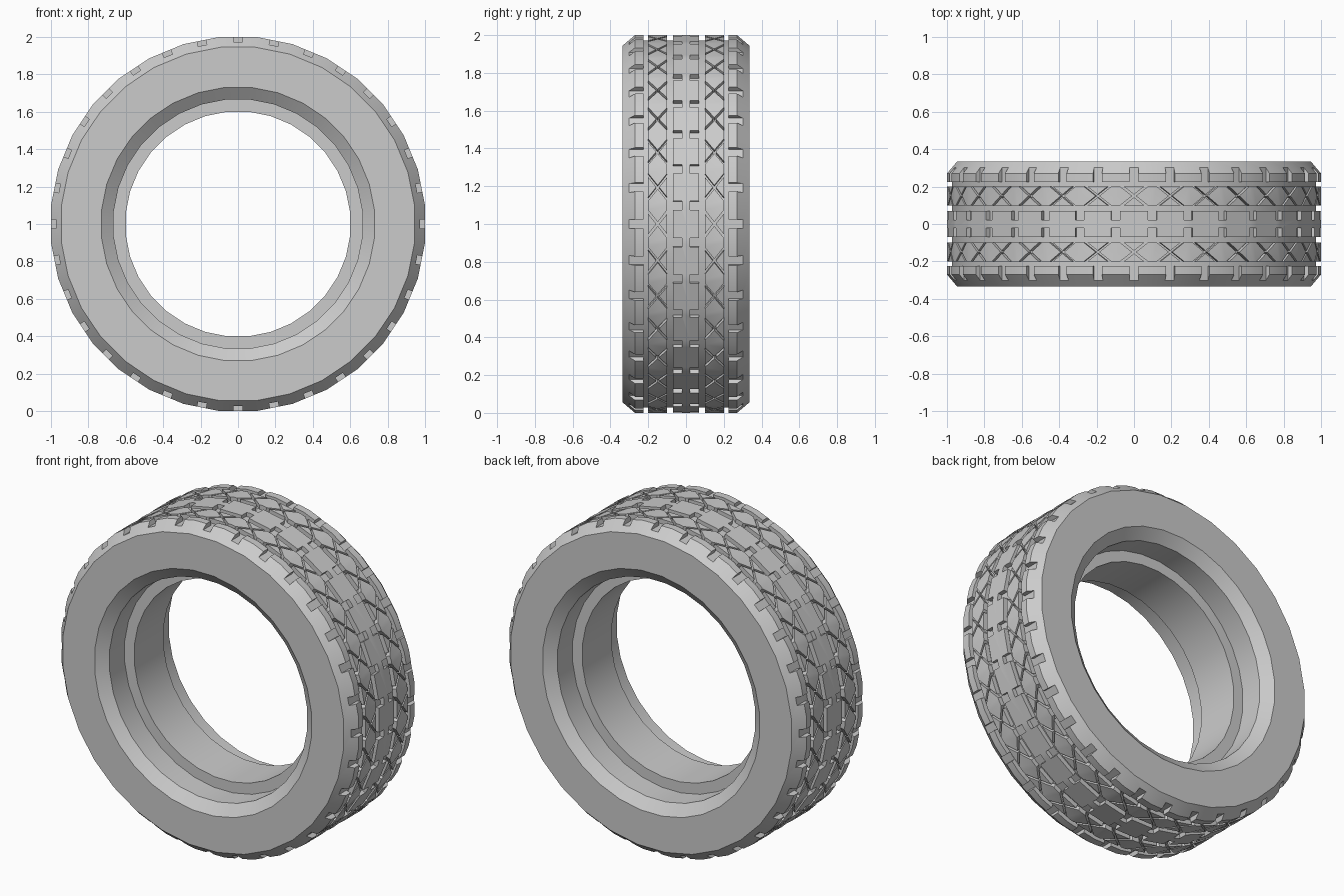
import bpy, bmesh
from math import pi, cos, sin
from mathutils import Vector

cube = bpy.data.objects.get("Cube")
if cube:
    bpy.data.objects.remove(cube, do_unlink=True)

SIDES = 32
STEP = 2 * pi / SIDES

rubber = bpy.data.materials.new("grey rubber")
rubber.use_nodes = True
colour = (0.6, 0.6, 0.6, 1)
rubber.diffuse_color = colour
rubber.node_tree.nodes["Principled BSDF"].inputs["Base Color"].default_value = colour


def make_object(name, bm):
    bmesh.ops.recalc_face_normals(bm, faces=bm.faces)
    mesh = bpy.data.meshes.new(name)
    bm.to_mesh(mesh)
    bm.free()
    mesh.materials.append(rubber)
    obj = bpy.data.objects.new(name, mesh)
    bpy.context.collection.objects.link(obj)
    return obj


def place(angle, t, y, r):
    """Point at tangent offset t, width y and radius r around the axle."""
    return Vector((r * cos(angle) - t * sin(angle), y, 1 + r * sin(angle) + t * cos(angle)))


def add_prism(bm, angle, outline, floor):
    """Radial prism that cuts the tread down to the floor radius."""
    low = [bm.verts.new(place(angle, t, y, floor)) for t, y in outline]
    high = [bm.verts.new(place(angle, t, y, 1.04)) for t, y in outline]
    bm.faces.new(low)
    bm.faces.new(high)
    n = len(outline)
    for i in range(n):
        j = (i + 1) % n
        bm.faces.new((low[i], low[j], high[j], high[i]))


def box(half_width, y0, y1):
    return [(-half_width, y0), (half_width, y0), (half_width, y1), (-half_width, y1)]


def cross(centre_y, half_t, half_y, w):
    """Outline of a diagonal cross with arms 2w wide."""
    arms = [Vector(d) for d in ((half_t, -half_y), (half_t, half_y),
                                (-half_t, half_y), (-half_t, -half_y))]
    points = []
    for i, arm in enumerate(arms):
        following = arms[(i + 1) % 4]
        d, e = arm.normalized(), following.normalized()
        side = Vector((-d.y, d.x)) * w
        crotch = (d + e) * w / abs(d.x * e.y - d.y * e.x)
        points += [arm - side, arm + side, crotch]
    return [(p.x, p.y + centre_y) for p in points]


# Tyre body: half profile (width, radius) from bore to middle rib, mirrored
FLOOR = 0.972
half = [(0.14, 0.6), (0.14, 0.665), (0.285, 0.665), (0.335, 0.73), (0.335, 0.945),
        (0.27, 1), (0.225, 1), (0.225, FLOOR), (0.2, FLOOR), (0.2, 1),
        (0.1, 1), (0.1, FLOOR), (0.07, FLOOR), (0.07, 1)]
profile = half + [(-y, r) for y, r in reversed(half)]
bm = bmesh.new()
rings = [[bm.verts.new(place((k + 0.5) * STEP, 0, y, r / cos(STEP / 2))) for y, r in profile]
         for k in range(SIDES)]
for k in range(SIDES):
    a, b = rings[k], rings[(k + 1) % SIDES]
    for i in range(len(profile)):
        j = (i + 1) % len(profile)
        bm.faces.new((a[i], a[j], b[j], b[i]))
tyre = make_object("tyre", bm)

# Tread cutters: shoulder notches, diagonal crosses and middle rib notches
bm = bmesh.new()
for k in range(SIDES):
    for s in (-1, 1):
        add_prism(bm, k * STEP, box(0.024, s * 0.215, s * 0.34), FLOOR + 0.001)
        add_prism(bm, k * STEP, cross(s * 0.15, 0.078, 0.061, 0.006), FLOOR + 0.001)
        add_prism(bm, (k + 0.5) * STEP, box(0.024, s * 0.022, s * 0.08), FLOOR + 0.006)
cutter = make_object("tread_cutter", bm)
cutter.hide_render = True

# Cut the tread, then remove the cutter
cut = tyre.modifiers.new("tread_cut", 'BOOLEAN')
cut.operation = 'DIFFERENCE'
cut.solver = 'EXACT'
cut.object = cutter
bpy.ops.object.select_all(action='DESELECT')
bpy.context.view_layer.objects.active = tyre
tyre.select_set(True)
bpy.ops.object.modifier_apply(modifier=cut.name)
bpy.data.objects.remove(cutter, do_unlink=True)
bpy.ops.object.shade_smooth_by_angle(angle=pi / 9)
